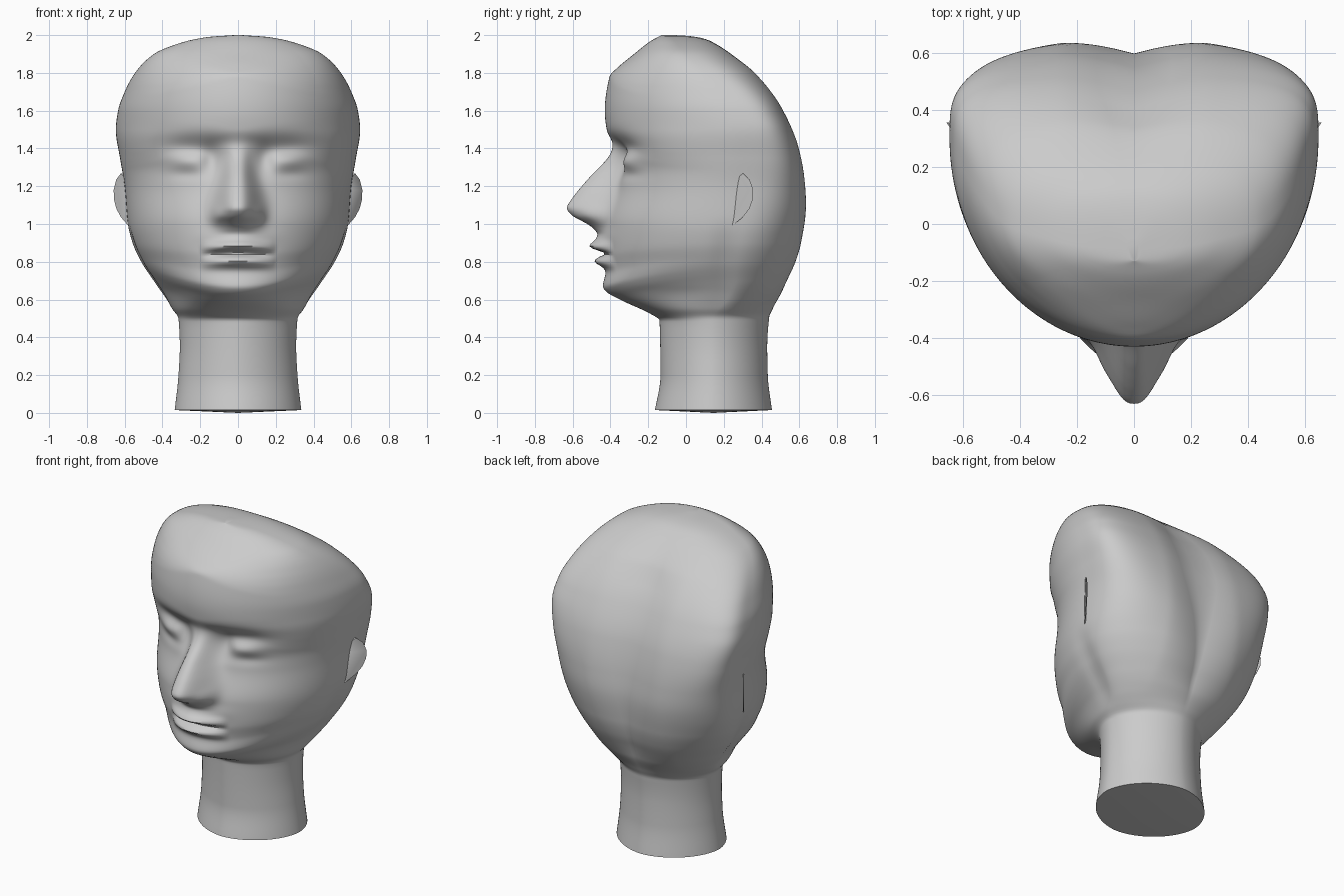
import bpy, bmesh
from math import sin, cos, pi, exp

if "Cube" in bpy.data.objects:
    bpy.data.objects.remove(bpy.data.objects["Cube"])

# profile tables: (z, value)
WIDTH = [(0, .337), (.2, .315), (.35, .308), (.5, .315), (.55, .35), (.7, .45), (.8, .515), (.9, .56),
         (1.0, .583), (1.2, .60), (1.35, .625), (1.5, .647), (1.6, .635), (1.7, .60), (1.8, .545),
         (1.9, .445), (1.96, .30), (1.99, .16), (2.0, .02)]
FRONT = [(0, -.167), (.2, -.135), (.49, -.14), (.52, -.18), (.6, -.35), (.64, -.42), (.67, -.44),
         (.75, -.425), (.85, -.435), (1.0, -.43), (1.2, -.375), (1.35, -.36), (1.42, -.375),
         (1.5, -.42), (1.6, -.43), (1.78, -.405), (1.83, -.36), (1.9, -.275), (1.97, -.185), (2.0, -.13)]
BACK = [(0, .457), (.2, .433), (.35, .43), (.5, .44), (.55, .467), (.65, .54), (.8, .61), (.9, .633),
        (1.07, .648), (1.2, .638), (1.4, .60), (1.6, .517), (1.8, .372), (1.9, .245), (1.95, .165),
        (1.98, .10), (1.995, .02), (2.0, -.06)]
WIDEST = [(0, .145), (.5, .147), (.6, .22), (.7, .26), (1.0, .27), (1.3, .29), (1.5, .30), (1.6, .26),
          (1.7, .20), (1.8, .11), (1.9, .0), (1.96, -.05), (2.0, -.09)]
NOSE = [(0, 0), (.94, .0), (.975, .045), (1.01, .11), (1.045, .18), (1.09, .222), (1.15, .205),
        (1.25, .14), (1.35, .055), (1.42, .015), (1.5, 0), (2, 0)]


def curve(table, z):
    """Smooth interpolation through the table, with limited slopes."""
    i = 0
    while i < len(table) - 2 and z > table[i + 1][0]:
        i += 1

    def sec(k):
        k = max(0, min(len(table) - 2, k))
        return (table[k + 1][1] - table[k][1]) / (table[k + 1][0] - table[k][0])

    def tangent(a, b):
        return 0 if a * b <= 0 else 2 * a * b / (a + b)
    h = table[i + 1][0] - table[i][0]
    t = (z - table[i][0]) / h
    m0, m1 = tangent(sec(i - 1), sec(i)), tangent(sec(i), sec(i + 1))
    return ((2*t**3 - 3*t*t + 1) * table[i][1] + (t**3 - 2*t*t + t) * h * m0
            + (3*t*t - 2*t**3) * table[i + 1][1] + (t**3 - t*t) * h * m1)


def ramp(a, b, v):
    t = max(0, min(1, (v - a) / (b - a)))
    return t * t * (3 - 2 * t)


def bump(x, z, cx, cz, sx, sz):
    return exp(-((x - cx) / sx) ** 2 - ((z - cz) / sz) ** 2)


def front_profile(z, a):
    """Front depth: crisp on the centre line, softer and arched to the sides."""
    s = abs(sin(a))
    z += .16 * s * s * ramp(1.2, 1.4, z) * ramp(1.65, 1.45, z)      # brow drops outward
    z -= .10 * s * s * ramp(.53, .66, z) * ramp(.95, .75, z)        # jaw rises outward
    d = .10 * min(1, s * 1.4) * ramp(1.1, 1.4, z) * ramp(2.0, 1.88, z)
    return sum(curve(FRONT, z + d * k) for k in (-1, -.5, 0, .5, 1)) / 5


def face_offset(x, z):
    """Forward displacement of nose, lips, eyes and chin."""
    x = abs(x)
    s = .062 + .044 * ramp(1.35, 1.1, z)
    d = curve(NOSE, z) * exp(-(x / s) ** 2.6)
    d += .03 * bump(x, z, .108, 1.05, .036, .045)          # nostril wing
    lip = max(0, 1 - (x / .2) ** 2)
    zl = z + .25 * x * x                                   # lips curve slightly
    d += lip * (.07 * exp(-((zl - .882) / .030) ** 2)      # upper lip
                + .053 * exp(-((zl - .803) / .030) ** 2)   # lower lip
                - .028 * exp(-((zl - .845) / .016) ** 2))  # mouth line
    d += .035 * bump(x, z, 0, .935, .13, .04)
    d -= .030 * bump(x, z, .25, 1.405, .15, .06)           # socket
    d -= .032 * bump(x, z, .14, 1.34, .05, .075)           # inner eye corner
    d += .026 * bump(x, z, .27, 1.335, .095, .045)         # eyelid
    d -= .008 * bump(x, z, .27, 1.26, .10, .03)
    return d


def skull_point(z, t):
    a = t - .4 * sin(t)                                    # more points on the face
    w, c = curve(WIDTH, z), curve(WIDEST, z)
    x, k = w * sin(a), cos(a)
    side = 1 if x > 0 else -1
    if k > 0:                                              # face side
        p = 1 + .1 * ramp(.6, .45, z)
        x = side * w * abs(sin(a)) ** p
        y = c - (c - front_profile(z, a)) * k ** p
        y -= face_offset(x, z) * ramp(0, .4, k)
    else:                                                  # back lobes with centre groove
        p = 1.1 - .57 * ramp(.6, 1.4, z) * (1 - .3 * ramp(1.6, 1.9, z))
        x = side * w * abs(sin(a)) ** p
        y = c + (curve(BACK, z) - c) * abs(k) ** p
        y -= .05 * max(0, 1 - abs(x) / .26) ** 1.4 * ramp(.48, .75, z) * ramp(1.98, 1.7, z)
    # crease behind the jaw
    x *= 1 - .03 * exp(-((y - .2) / .06) ** 2) * ramp(.5, .65, z) * ramp(1.05, .8, z)
    return x, y, z


def finish(bm, name):
    bmesh.ops.recalc_face_normals(bm, faces=bm.faces)
    me = bpy.data.meshes.new(name)
    bm.to_mesh(me)
    bm.free()
    ob = bpy.data.objects.new(name, me)
    bpy.context.collection.objects.link(ob)
    bpy.ops.object.select_all(action='DESELECT')
    ob.select_set(True)
    bpy.context.view_layer.objects.active = ob
    bpy.ops.object.shade_smooth_by_angle(angle=pi / 3)
    return ob


# head and neck, lofted ring by ring
N = 176
levels = [.015 + 1.885 * i / 165 for i in range(166)]
levels += [1.9 + .1 * sin(pi / 2 * i / 14) for i in range(1, 15)]
bm = bmesh.new()
rings = [[bm.verts.new(skull_point(z, 2 * pi * (j - N / 2) / N)) for j in range(N)] for z in levels]
for lo, hi in zip(rings, rings[1:]):
    for j in range(N):
        bm.faces.new((lo[j], lo[(j + 1) % N], hi[(j + 1) % N], hi[j]))
bm.faces.new(rings[-1])
base = bm.verts.new((0, .145, 0))
for j in range(N):
    bm.faces.new((base, rings[0][(j + 1) % N], rings[0][j]))
finish(bm, "head")

# ears: thin flaps swinging out from the side of the head
OUTLINE = [(.22, 1.0), (.21, 1.1), (.225, 1.18), (.26, 1.235), (.302, 1.268), (.337, 1.235), (.356, 1.18),
           (.354, 1.13), (.335, 1.08), (.30, 1.035), (.25, .995)]
for side, label in ((1, "right"), (-1, "left")):
    bm = bmesh.new()
    inner, outer = ([bm.verts.new((side * (.557 + .7 * (y - .22) + off), y, z)) for y, z in OUTLINE]
                    for off in (-.002, .006))
    bm.faces.new(inner)
    bm.faces.new(outer)
    for i in range(len(OUTLINE)):
        k = (i + 1) % len(OUTLINE)
        bm.faces.new((inner[i], inner[k], outer[k], outer[i]))
    finish(bm, label + "_ear")
